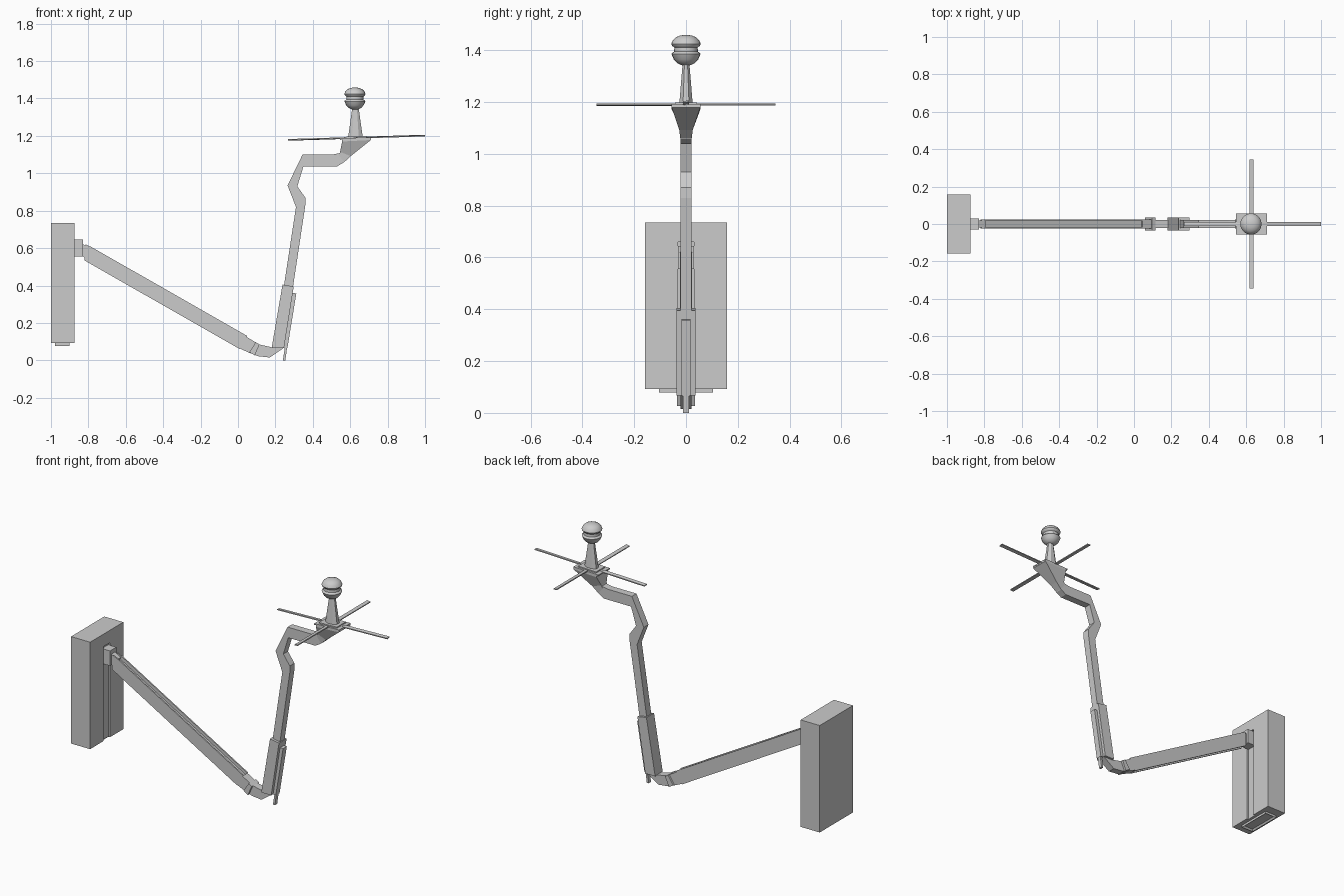
import bpy, bmesh
from math import radians, pi
from mathutils import Matrix, Vector

if "Cube" in bpy.data.objects:
    bpy.data.objects.remove(bpy.data.objects["Cube"])


def finish(name, bm, smooth=False):
    bmesh.ops.recalc_face_normals(bm, faces=bm.faces[:])
    me = bpy.data.meshes.new(name)
    bm.to_mesh(me)
    bm.free()
    ob = bpy.data.objects.new(name, me)
    bpy.context.collection.objects.link(ob)
    if smooth:
        bpy.context.view_layer.objects.active = ob
        ob.select_set(True)
        bpy.ops.object.shade_smooth_by_angle(angle=radians(40))
        ob.select_set(False)
    return ob


def prism(name, pts, half, y=0.0):
    """Side profile in x,z given thickness 2*half along y."""
    bm = bmesh.new()
    f = bm.faces.new([bm.verts.new((x, y - half, z)) for x, z in pts])
    ext = bmesh.ops.extrude_face_region(bm, geom=[f])
    vs = [g for g in ext["geom"] if isinstance(g, bmesh.types.BMVert)]
    bmesh.ops.translate(bm, vec=(0, 2 * half, 0), verts=vs)
    return finish(name, bm)


def box_bm(lo, hi):
    bm = bmesh.new()
    lo, hi = Vector(lo), Vector(hi)
    bmesh.ops.create_cube(bm, size=1, matrix=Matrix.Translation((lo + hi) / 2)
                          @ Matrix.Diagonal((*(hi - lo), 1)))
    return bm


def box(name, lo, hi):
    return finish(name, box_bm(lo, hi))


def loft(name, rings, matrix=Matrix()):
    """Skin a stack of equal-length vertex rings and cap both ends."""
    bm = bmesh.new()
    rows = [[bm.verts.new(matrix @ Vector(p)) for p in r] for r in rings]
    n = len(rows[0])
    for a, b in zip(rows, rows[1:]):
        for i in range(n):
            bm.faces.new((a[i], a[(i + 1) % n], b[(i + 1) % n], b[i]))
    bm.faces.new(rows[0])
    bm.faces.new(rows[-1])
    return finish(name, bm)


# wall box with a vertical groove
wall = box("wall_box", (-1, -0.158, 0.092), (-0.873, 0.158, 0.735))
cutter = box("groove_cutter", (-0.884, -0.03, 0.05), (-0.85, 0.03, 0.66))
mod = wall.modifiers.new("groove", "BOOLEAN")
mod.object = cutter
mod.solver = "EXACT"
bpy.context.view_layer.objects.active = wall
bpy.ops.object.modifier_apply(modifier="groove")
bpy.data.objects.remove(cutter)

# recessed plate under the wall box
bm = box_bm((-0.978, -0.105, 0.078), (-0.9, 0.105, 0.093))
bottom = min(bm.faces, key=lambda f: f.calc_center_median().z)
bmesh.ops.inset_individual(bm, faces=[bottom], thickness=0.012)
bmesh.ops.translate(bm, vec=(0, 0, 0.01), verts=bottom.verts[:])
finish("bottom_plate", bm)

# shoulder bracket and neck
box("shoulder_bracket", (-0.886, -0.03, 0.555), (-0.83, 0.03, 0.645))
prism("shoulder_neck", [(-0.832, 0.622), (-0.79, 0.6), (-0.81, 0.54), (-0.832, 0.56)], 0.018)

# lower arm: sunken core between two side rails
prism("lower_arm_core", [(-0.815, 0.6), (0.042, 0.115), (0.01, 0.068), (-0.818, 0.545)], 0.017)
for s in (-1, 1):
    prism("lower_arm_rail", [(-0.815, 0.62), (-0.782, 0.605), (0.05, 0.13),
                             (0.01, 0.06), (-0.822, 0.535)], 0.004, s * 0.02)

# elbow
prism("elbow_knuckle", [(0.01, 0.063), (0.046, 0.125), (0.105, 0.09), (0.07, 0.036)], 0.024)
prism("elbow_collar", [(0.06, 0.044), (0.095, 0.097), (0.115, 0.085), (0.09, 0.027)], 0.035)
prism("elbow", [(0.085, 0.03), (0.112, 0.085), (0.18, 0.07), (0.245, 0.067),
                (0.17, 0.015), (0.11, 0.022)], 0.022)

# upper arm, its sleeve and the crooked top
prism("upper_arm_sleeve", [(0.18, 0.067), (0.238, 0.405), (0.298, 0.395), (0.246, 0.067)], 0.036)
prism("upper_arm", [(0.2, 0.1), (0.31, 0.82), (0.265, 0.935), (0.345, 1.1), (0.505, 1.1),
                    (0.545, 1.108), (0.59, 1.1), (0.565, 1.058), (0.53, 1.037),
                    (0.35, 1.037), (0.317, 0.93), (0.36, 0.87), (0.36, 0.83),
                    (0.25, 0.1)], 0.022)

# strip on the outside of the sleeve
prism("outer_strip", [(0.244, 0.065), (0.29, 0.36), (0.312, 0.358), (0.264, 0.065)], 0.018)
prism("strip_tab", [(0.24, 0.0), (0.253, 0.085), (0.265, 0.085), (0.253, 0.0)], 0.011)


# flared head mount
def rect(x0, x1, h, z0, z1):
    return [(x0, -h, z0), (x1, -h, z1), (x1, h, z1), (x0, h, z0)]


loft("flared_mount", [rect(0.54, 0.568, 0.022, 1.095, 1.06),
                      rect(0.546, 0.603, 0.026, 1.115, 1.092),
                      rect(0.557, 0.71, 0.055, 1.17, 1.178),
                      rect(0.557, 0.71, 0.055, 1.18, 1.185)])

# tilted rotor base plates
TILT = Matrix.Translation((0.628, 0, 1.19)) @ Matrix.Rotation(radians(-1.8), 4, "Y")
for name, hx, hy, z0, z1 in (("base_plate", 0.083, 0.055, -0.008, 0.0),
                             ("hub_plate", 0.06, 0.043, 0.0, 0.007)):
    box(name, (-hx, -hy, z0), (hx, hy, z1)).data.transform(TILT)

# four thin blades
for i, tip in enumerate((0.372, 0.345, 0.36, 0.345)):
    m = TILT @ Matrix.Rotation(i * pi / 2, 4, "Z") @ Matrix.Rotation(radians(8), 4, "X")
    root = 0.078 if i % 2 == 0 else 0.055
    box("blade", (root, -0.011, -0.003), (tip, 0.011, 0.003)).data.transform(m)
    box("blade_root", (0.03, -0.006, -0.003), (root + 0.004, 0.006, 0.003)).data.transform(m)


# chamfered tapering mast
def chamfered(hx, hy, z):
    c = 0.45
    return [(0.628 + a * hx, b * hy, z) for a, b in
            ((1, -c), (1, c), (c, 1), (-c, 1), (-1, c), (-1, -c), (-c, -1), (c, -1))]


loft("mast", [chamfered(0.04, 0.026, 1.19), chamfered(0.036, 0.024, 1.215),
              chamfered(0.017, 0.013, 1.35)])

# lathed double-dome head
profile = [(0, 1.34), (0.018, 1.342), (0.034, 1.35), (0.047, 1.364), (0.056, 1.385),
           (0.054, 1.389), (0.046, 1.394), (0.045, 1.41), (0.054, 1.417), (0.057, 1.424),
           (0.051, 1.438), (0.039, 1.45), (0.021, 1.457), (0, 1.459)]
bm = bmesh.new()
vs = [bm.verts.new((0.625 + r, 0, z)) for r, z in profile]
es = [bm.edges.new(p) for p in zip(vs, vs[1:])]
bmesh.ops.spin(bm, geom=vs + es, cent=(0.625, 0, 0), axis=(0, 0, 1), angle=2 * pi, steps=20)
bmesh.ops.remove_doubles(bm, verts=bm.verts[:], dist=0.0001)
finish("domed_head", bm, smooth=True)
